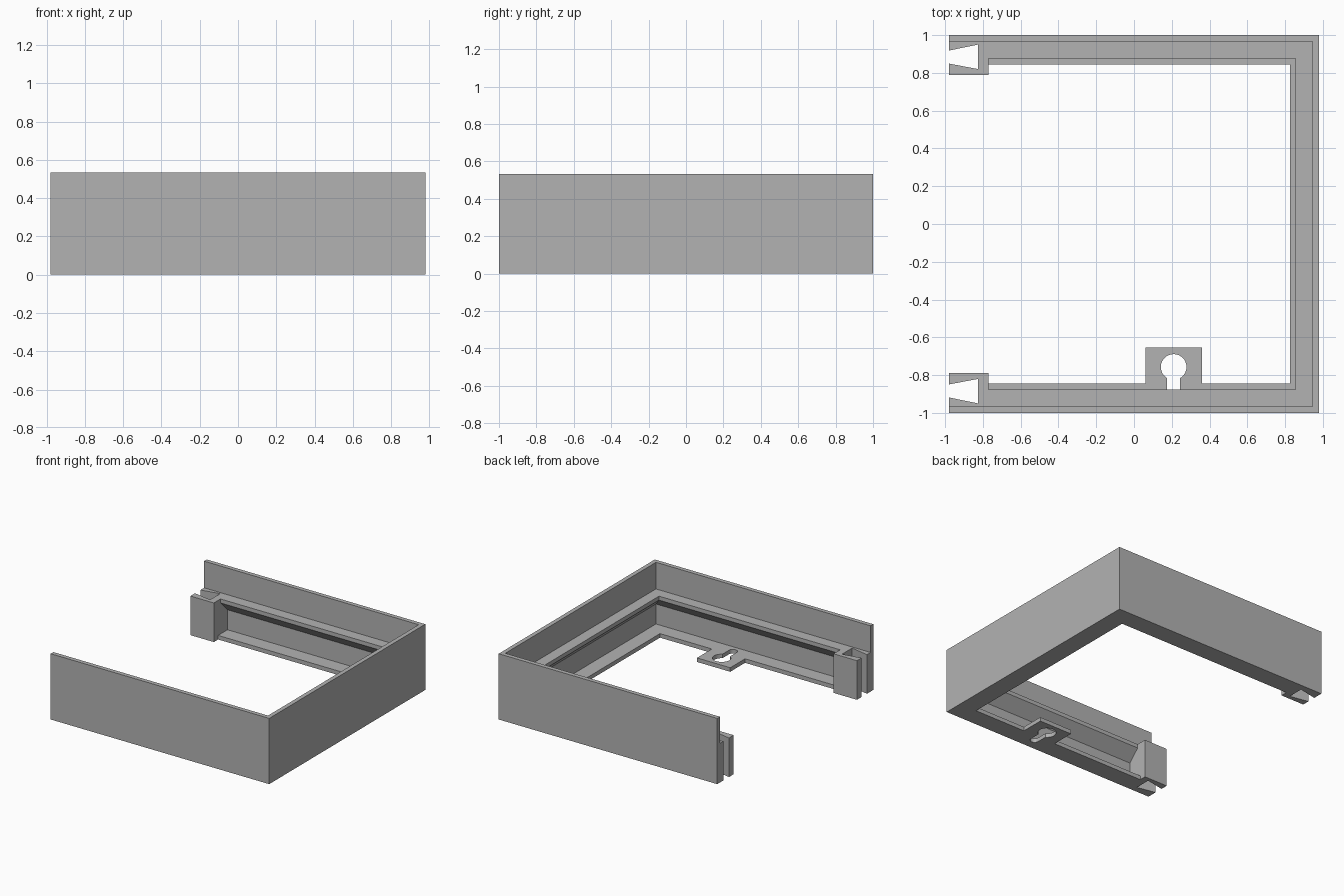
import bpy, bmesh, math

cube = bpy.data.objects.get("Cube")
if cube:
    bpy.data.objects.remove(cube, do_unlink=True)

HX, HY = 0.98, 1.0
FLOOR, SHELF, TOP = 0.033, 0.317, 0.533

grey = bpy.data.materials.new("plain grey")
grey.use_nodes = True
grey.diffuse_color = (0.45, 0.45, 0.45, 1)
grey.node_tree.nodes["Principled BSDF"].inputs["Base Color"].default_value = grey.diffuse_color


def finish(bm, name):
    bmesh.ops.recalc_face_normals(bm, faces=bm.faces)
    mesh = bpy.data.meshes.new(name)
    bm.to_mesh(mesh)
    bm.free()
    mesh.materials.append(grey)
    obj = bpy.data.objects.new(name, mesh)
    bpy.context.collection.objects.link(obj)
    return obj


def prism(name, outline, z0, z1):
    """Extrude a flat outline upward."""
    bm = bmesh.new()
    face = bm.faces.new([bm.verts.new((x, y, z0)) for x, y in outline])
    out = bmesh.ops.extrude_face_region(bm, geom=[face])
    for v in out["geom"]:
        if isinstance(v, bmesh.types.BMVert):
            v.co.z = z1
    return finish(bm, name)


def rect(x0, x1, y0, y1):
    return [(x0, y0), (x1, y0), (x1, y1), (x0, y1)]


def combine(target, other, operation):
    mod = target.modifiers.new(operation.lower(), "BOOLEAN")
    mod.operation = operation
    mod.solver = "EXACT"
    mod.object = other
    bpy.context.view_layer.objects.active = target
    bpy.ops.object.modifier_apply(modifier=mod.name)
    bpy.data.objects.remove(other, do_unlink=True)


# Wall with bottom flange and chamfered shelf, swept round three sides
profile = [(0, 0), (0.155, 0), (0.155, FLOOR), (0.035, FLOOR), (0.035, 0.195),
           (0.125, 0.285), (0.125, SHELF), (0.035, SHELF), (0.035, TOP), (0, TOP)]
bm = bmesh.new()
rings = []
for sx, sy in ((-1, -1), (1, -1), (1, 1), (-1, 1)):
    rings.append([bm.verts.new((HX - d if sx > 0 else -HX, sy * (HY - d), z))
                  for d, z in profile])
for a, b in zip(rings, rings[1:]):
    for i in range(len(profile)):
        j = (i + 1) % len(profile)
        bm.faces.new((a[i], a[j], b[j], b[i]))
bm.faces.new(rings[0])
bm.faces.new(rings[-1])
frame = finish(bm, "frame")

# End blocks with dovetail sockets
for s in (-1, 1):
    block = prism("end_block", rect(-HX, -0.77, s * 0.79, s * HY), 0, SHELF)
    combine(frame, block, "UNION")
for s in (-1, 1):
    socket = [(-1.01, s * 0.855), (-0.825, s * 0.82), (-0.825, s * 0.95), (-1.01, s * 0.912)]
    combine(frame, prism("socket_cutter", socket, -0.1, 0.6), "DIFFERENCE")

# Hanging tab with keyhole
combine(frame, prism("hanging_tab", rect(0.062, 0.36, -0.9, -0.655), 0, FLOOR), "UNION")

cx, cy, r, w, end = 0.21, -0.757, 0.068, 0.034, -0.9
a0 = math.asin(w / r)
keyhole = []
for i in range(33):
    a = -math.pi / 2 + a0 + (2 * math.pi - 2 * a0) * i / 32
    keyhole.append((cx + r * math.cos(a), cy + r * math.sin(a)))
for i in range(13):
    a = math.pi + math.pi * i / 12
    keyhole.append((cx + w * math.cos(a), end + w * math.sin(a)))
combine(frame, prism("keyhole_cutter", keyhole, -0.05, 0.1), "DIFFERENCE")

# Merge leftover seams on flat faces
bm = bmesh.new()
bm.from_mesh(frame.data)
bmesh.ops.remove_doubles(bm, verts=bm.verts, dist=0.0001)
bmesh.ops.dissolve_limit(bm, angle_limit=0.01, verts=bm.verts, edges=bm.edges)
bm.to_mesh(frame.data)
bm.free()
frame.data.update()
